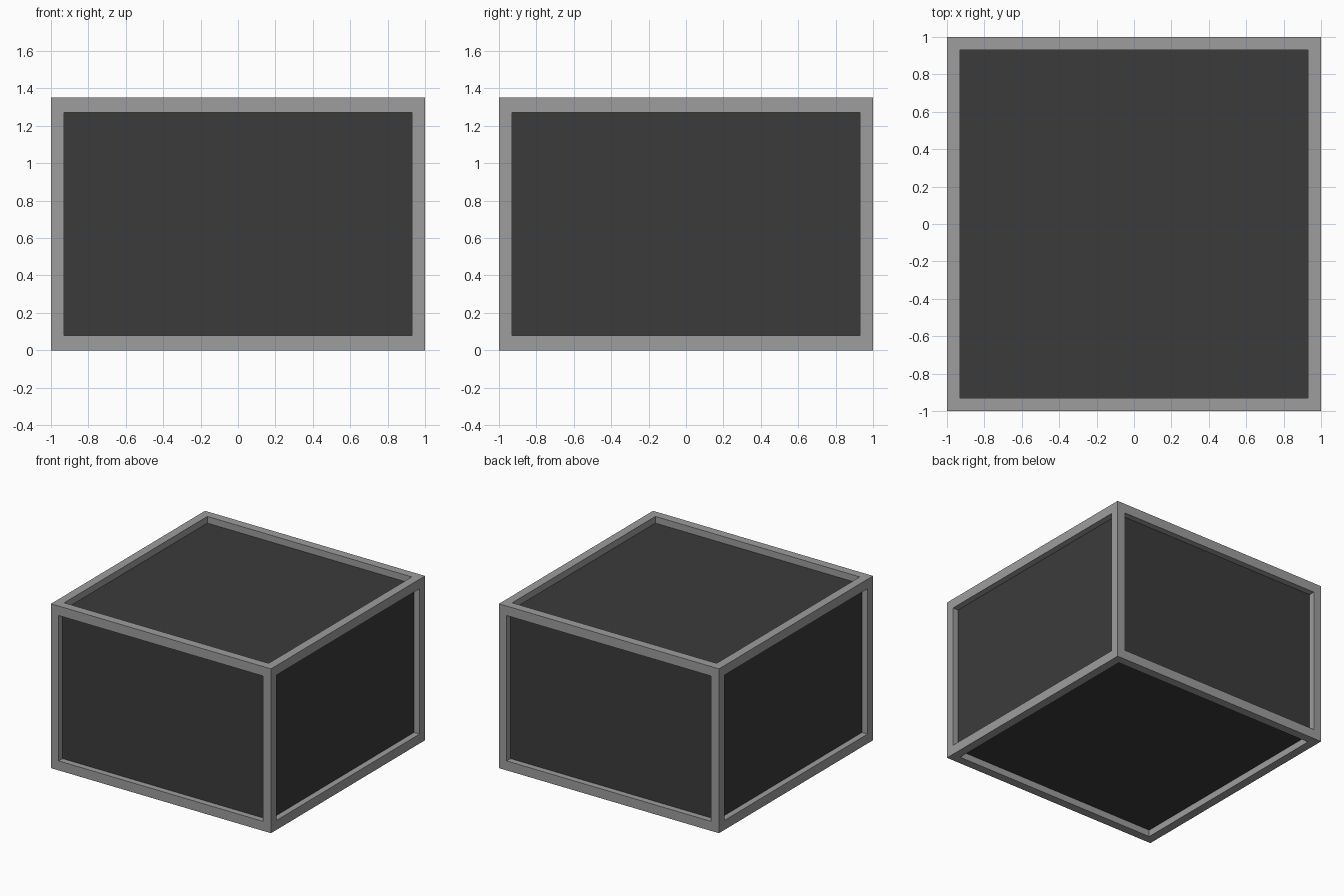
import bpy
import bmesh
from mathutils import Matrix, Vector

if "Cube" in bpy.data.objects:
    bpy.data.objects.remove(bpy.data.objects["Cube"], do_unlink=True)

SIZE = Vector((2.0, 2.0, 1.35))
BORDER = Vector((0.1, 0.1, 0.11))   # frame bar width along each axis
RECESS = 0.5                        # panel depth as a share of bar width


def make_material(name, value):
    mat = bpy.data.materials.new(name)
    mat.use_nodes = True
    colour = (value, value, value, 1.0)
    mat.diffuse_color = colour
    bsdf = mat.node_tree.nodes["Principled BSDF"]
    bsdf.inputs["Base Color"].default_value = colour
    return mat


def add_box(bm, low, high):
    size = high - low
    place = Matrix.Translation((low + high) / 2) @ Matrix.Diagonal((*size, 1.0))
    bmesh.ops.create_cube(bm, size=1.0, matrix=place)


def finish(bm, name, mat):
    bmesh.ops.recalc_face_normals(bm, faces=bm.faces)
    mesh = bpy.data.meshes.new(name)
    bm.to_mesh(mesh)
    bm.free()
    mesh.materials.append(mat)
    obj = bpy.data.objects.new(name, mesh)
    bpy.context.collection.objects.link(obj)
    return obj


frame_grey = make_material("frame grey", 0.34)
panel_grey = make_material("dark panel grey", 0.044)

low = Vector((-SIZE.x / 2, -SIZE.y / 2, 0.0))
high = low + SIZE

# Frame: a box with every face inset to a border, then the opening walls
# are pushed inward and the openings left empty
bm = bmesh.new()
unit = SIZE.copy()
unit.z *= BORDER.x / BORDER.z       # work where all bars are equally wide
add_box(bm, -unit / 2, unit / 2)
openings = bm.faces[:]
bmesh.ops.inset_individual(bm, faces=openings, thickness=BORDER.x)
for face in openings:
    inward = -face.normal * BORDER.x * RECESS
    wall = bmesh.ops.extrude_face_region(bm, geom=[face])["geom"]
    verts = [g for g in wall if isinstance(g, bmesh.types.BMVert)]
    bmesh.ops.translate(bm, verts=verts, vec=inward)
    caps = [g for g in wall if isinstance(g, bmesh.types.BMFace)]
    old = [face] if face.is_valid else []
    bmesh.ops.delete(bm, geom=caps + old, context="FACES_ONLY")
bmesh.ops.scale(bm, verts=bm.verts, vec=(1.0, 1.0, BORDER.z / BORDER.x))
bmesh.ops.translate(bm, verts=bm.verts, vec=(0.0, 0.0, SIZE.z / 2))
finish(bm, "frame", frame_grey)

# Panels: the dark inner box seen through the six openings
bm = bmesh.new()
add_box(bm, low + BORDER * RECESS, high - BORDER * RECESS)
finish(bm, "inner_panels", panel_grey)
